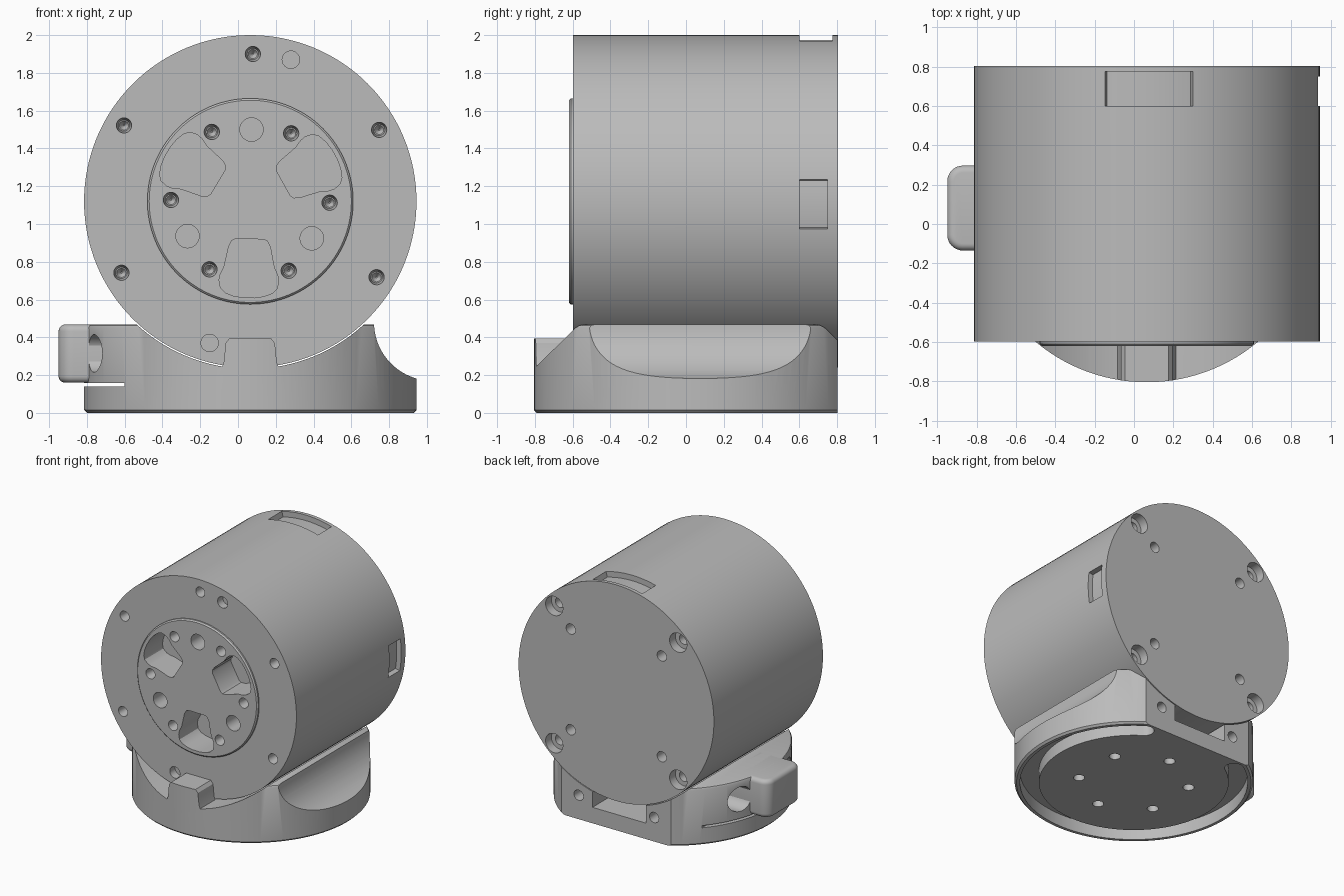
import bpy, bmesh
from math import sin, cos, pi, radians
from mathutils import Matrix, Vector

if "Cube" in bpy.data.objects:
    bpy.data.objects.remove(bpy.data.objects["Cube"], do_unlink=True)

CX, CZ, R = 0.065, 1.12, 0.88      # drum axis and radius
BY = 0.075                         # base centre in y

grey = bpy.data.materials.new("plain grey")
grey.use_nodes = True
grey.diffuse_color = (0.5, 0.5, 0.5, 1)
grey.node_tree.nodes["Principled BSDF"].inputs["Base Color"].default_value = (0.5, 0.5, 0.5, 1)


def finish(bm, name):
    bmesh.ops.recalc_face_normals(bm, faces=bm.faces[:])
    mesh = bpy.data.meshes.new(name)
    bm.to_mesh(mesh)
    bm.free()
    mesh.materials.append(grey)
    ob = bpy.data.objects.new(name, mesh)
    bpy.context.collection.objects.link(ob)
    return ob


def lathe(name, profile, centre, axis):
    """Revolve (radius, height) points about an axis through centre."""
    bm = bmesh.new()
    axis = Vector(axis)
    verts = [bm.verts.new(Vector(centre) + Vector((r, 0, 0)) + axis * h) for r, h in profile]
    edges = [bm.edges.new(pair) for pair in zip(verts, verts[1:])]
    bmesh.ops.spin(bm, geom=verts + edges, cent=centre, axis=axis, angle=2 * pi, steps=128)
    bmesh.ops.remove_doubles(bm, verts=bm.verts[:], dist=1e-4)
    bmesh.ops.dissolve_limit(bm, angle_limit=0.01, verts=bm.verts[:], edges=bm.edges[:])
    return finish(bm, name)


def rod(start, axis, depth, r1, r2=None, segs=32):
    """Cylinder or cone running from start along axis."""
    bm = bmesh.new()
    axis = Vector(axis).normalized()
    place = Matrix.Translation(Vector(start) + axis * depth / 2) @ axis.to_track_quat('Z', 'Y').to_matrix().to_4x4()
    bmesh.ops.create_cone(bm, cap_ends=True, segments=segs, radius1=r1,
                          radius2=r1 if r2 is None else r2, depth=depth, matrix=place)
    return finish(bm, "cutter")


def prism(name, pts, a, b, axis='y'):
    """Extrude a flat outline from a to b along y (outline in xz) or z (outline in xy)."""
    bm = bmesh.new()
    to3 = (lambda p: (p[0], a, p[1])) if axis == 'y' else (lambda p: (p[0], p[1], a))
    face = bm.faces.new([bm.verts.new(to3(p)) for p in pts])
    new = bmesh.ops.extrude_face_region(bm, geom=[face])["geom"]
    step = Vector((0, b - a, 0)) if axis == 'y' else Vector((0, 0, b - a))
    bmesh.ops.translate(bm, vec=step, verts=[v for v in new if isinstance(v, bmesh.types.BMVert)])
    return finish(bm, name)


def box(name, x0, x1, y0, y1, z0, z1):
    return prism(name, [(x0, z0), (x1, z0), (x1, z1), (x0, z1)], y0, y1)


def sector(cx, cy, r0, r1, a0, a1, steps):
    """Outline of a ring segment, angles in degrees."""
    angles = [radians(a0 + (a1 - a0) * i / steps) for i in range(steps + 1)]
    return ([(cx + r1 * cos(t), cy + r1 * sin(t)) for t in angles]
            + [(cx + r0 * cos(t), cy + r0 * sin(t)) for t in reversed(angles)])


def boolean(ob, tool, mode='DIFFERENCE'):
    mod = ob.modifiers.new("cut", 'BOOLEAN')
    mod.operation, mod.solver, mod.object = mode, 'EXACT', tool
    bpy.context.view_layer.objects.active = ob
    bpy.ops.object.modifier_apply(modifier=mod.name)
    bpy.data.objects.remove(tool, do_unlink=True)


def on_drum(radius, degrees, y):
    t = radians(degrees)
    return (CX + radius * cos(t), y, CZ + radius * sin(t))


# Drum with a thin raised disc on its front
drum = lathe("drum", [(0, -0.62), (0.535, -0.62), (0.545, -0.61), (0.545, -0.598), (R, -0.598),
                      (R, 0.805), (0, 0.805)], (CX, 0, CZ), (0, 1, 0))

# Front screw holes on the rim and on the disc
for k in range(6):
    for radius, angle, y in ((0.78, 29, -0.6), (0.42, -1, -0.62)):
        boolean(drum, rod(on_drum(radius, angle + 60 * k, y - 0.01), (0, 1, 0), 0.1, 0.042, 0.03))
        boolean(drum, rod(on_drum(radius, angle + 60 * k, y + 0.08), (0, 1, 0), 0.04, 0.031, 0.004))

# Plain pin holes
for angle in (74, 254):
    boolean(drum, rod(on_drum(0.78, angle, -0.65), (0, 1, 0), 0.12, 0.046))
for angle in (89, 209, 329):
    boolean(drum, rod(on_drum(0.38, angle, -0.65), (0, 1, 0), 0.17, 0.062))

# Three lobed pockets, outline given as distance from the axis and half width
half = [(0.2, 0.075), (0.21, 0.095), (0.24, 0.11), (0.29, 0.12), (0.35, 0.133), (0.39, 0.152),
        (0.42, 0.158), (0.46, 0.15), (0.485, 0.125), (0.502, 0.08), (0.51, 0.03)]
outline = half + [(u, -w) for u, w in reversed(half)]
for angle in (29, 149, 269):
    c, s = cos(radians(angle)), sin(radians(angle))
    pts = [(CX + u * c - w * s, CZ + u * s + w * c) for u, w in outline]
    boolean(drum, prism("cutter", pts, -0.7, -0.38))

# Back counterbored screws and small inner holes
for angle in (45, 135, 225, 315):
    boolean(drum, rod(on_drum(0.79, angle, 0.82), (0, -1, 0), 0.09, 0.078))
    boolean(drum, rod(on_drum(0.79, angle, 0.75), (0, -1, 0), 0.15, 0.042))
    boolean(drum, rod(on_drum(0.58, angle, 0.82), (0, -1, 0), 0.12, 0.042))

# Connector notches on the top and on the left side
boolean(drum, prism("cutter", sector(CX, CZ, 0.835, 1, 74.5, 104, 12), 0.6, 0.775))
boolean(drum, prism("cutter", sector(CX, CZ, 0.84, 1, -9.5, 7.5, 8), 0.6, 0.75))

# Round base with a flat back and a cradle for the drum
base = lathe("base", [(0, 0), (0.865, 0), (R, 0.015), (R, 0.45), (0.873, 0.463), (0.86, 0.468),
                      (0, 0.468)], (CX, BY, 0), (0, 0, 1))
boolean(base, box("cutter", -1.2, 1.2, 0.803, 1.2, -0.1, 0.6))
boolean(base, rod((CX, -1, CZ), (0, 1, 0), 2, 0.887, segs=128))

# Concave scoop on the left side
boolean(base, rod((1.03, -1, 0.48), (0, 1, 0), 2, 0.31, segs=96))

# Cable recess and screw holes in the flat back
boolean(base, box("cutter", -0.2, 0.28, 0.5, 0.9, 0.13, 0.4))
for x in (-0.275, 0.405):
    boolean(base, rod((x, 0.85, 0.195), (0, -1, 0), 0.25, 0.042))

# Clamp slit and side screw holes on the right
boolean(base, box("cutter", -1, -0.6, -0.6, 0.7, 0.14, 0.158))
for y in (-0.225, 0.385):
    boolean(base, rod((-1, y, 0.315), (1, 0, 0), 0.42, 0.1))

# Underside: C-shaped groove with round ends, and six mounting holes
boolean(base, prism("cutter", sector(CX, BY, 0.7, 0.84, 124, 416, 96), -0.1, 0.1, 'z'))
for angle in (124, 416):
    t = radians(angle)
    boolean(base, rod((CX + 0.77 * cos(t), BY + 0.77 * sin(t), -0.1), (0, 0, 1), 0.2, 0.07))
for k in range(6):
    t = radians(30 + 60 * k)
    boolean(base, rod((CX + 0.41 * cos(t), BY + 0.41 * sin(t), -0.1), (0, 0, 1), 0.2, 0.042))

# Front locating tab, trimmed to the base's round wall
tab = prism("front_tab", [(-0.1, 0.2), (0.23, 0.2), (0.205, 0.27), (0.195, 0.37), (0.175, 0.395),
                          (-0.045, 0.395), (-0.065, 0.37), (-0.075, 0.27)], -0.9, -0.6)
boolean(tab, rod((CX, BY, 0), (0, 0, 1), 1, R, segs=128), 'INTERSECT')

# Rounded clamp lug on the right
lug = box("clamp_lug", -0.95, -0.6, -0.135, 0.297, 0.16, 0.468)
bm = bmesh.new()
bm.from_mesh(lug.data)
upright = [e for e in bm.edges if all(v.co.x < -0.9 for v in e.verts)
           and abs(e.verts[0].co.z - e.verts[1].co.z) > 0.1]
bmesh.ops.bevel(bm, geom=upright, offset=0.08, segments=8, profile=0.5, affect='EDGES')
rims = [e for e in bm.edges if abs(e.verts[0].co.z - e.verts[1].co.z) < 0.01
        and min(v.co.x for v in e.verts) < -0.61]
bmesh.ops.bevel(bm, geom=rims, offset=0.035, segments=5, profile=0.5, affect='EDGES')
bm.to_mesh(lug.data)
bm.free()

# Smooth curved walls, keep edges crisp
for ob in bpy.context.view_layer.objects:
    ob.select_set(ob in (drum, base, tab, lug))
bpy.context.view_layer.objects.active = drum
bpy.ops.object.shade_smooth_by_angle(angle=radians(30))
